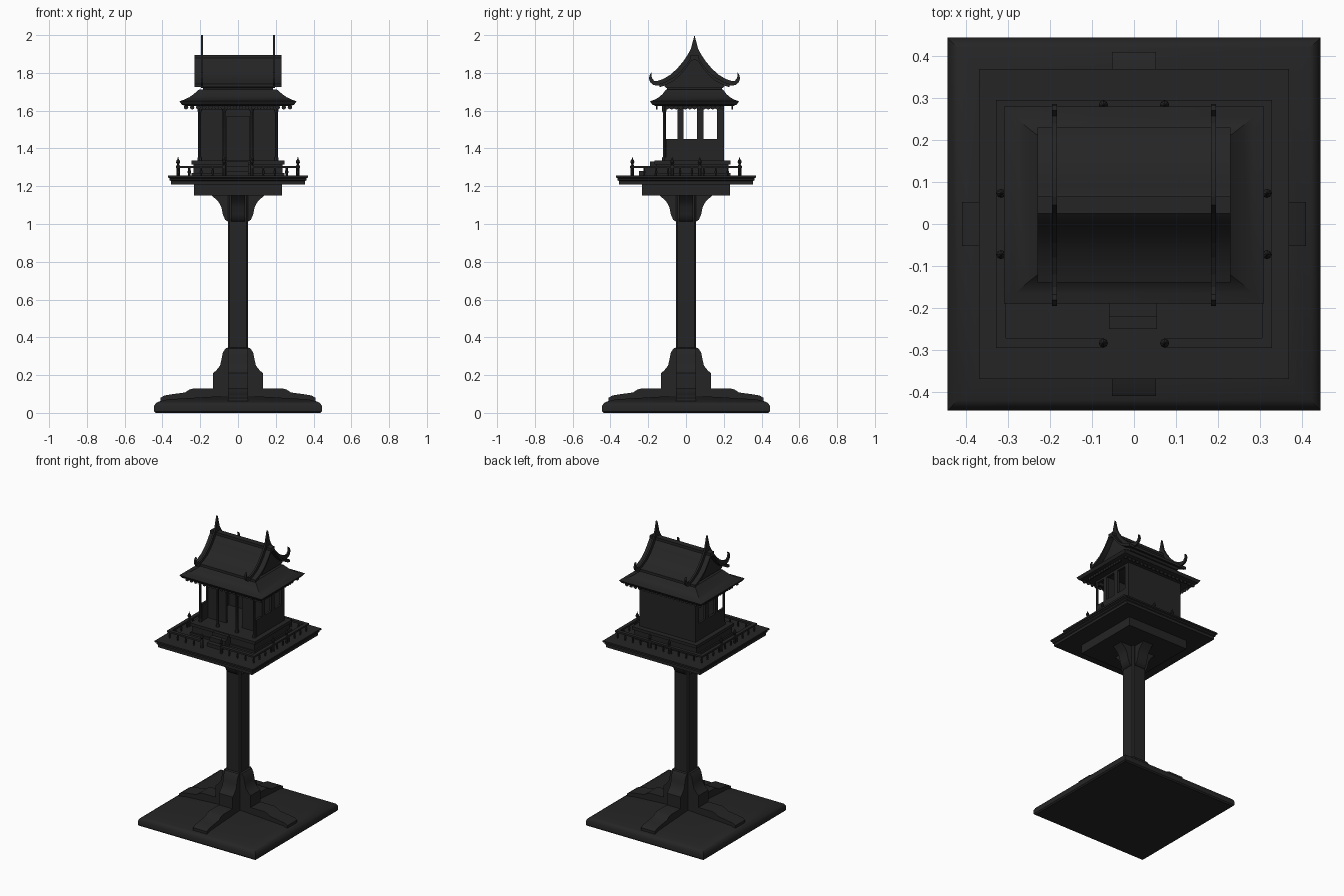
import bpy, bmesh, math
from mathutils import Matrix, Vector

if "Cube" in bpy.data.objects:
    bpy.data.objects.remove(bpy.data.objects["Cube"])

mat = bpy.data.materials.new("charcoal")
mat.diffuse_color = (0.018, 0.018, 0.018, 1)
mat.use_nodes = True
mat.node_tree.nodes["Principled BSDF"].inputs["Base Color"].default_value = mat.diffuse_color
YC = 0.045  # house centre in y


def finish(name, bm, smooth=False):
    bmesh.ops.recalc_face_normals(bm, faces=bm.faces)
    me = bpy.data.meshes.new(name)
    bm.to_mesh(me)
    bm.free()
    ob = bpy.data.objects.new(name, me)
    bpy.context.collection.objects.link(ob)
    me.materials.append(mat)
    if smooth:
        bpy.ops.object.select_all(action='DESELECT')
        ob.select_set(True)
        bpy.context.view_layer.objects.active = ob
        bpy.ops.object.shade_smooth_by_angle(angle=math.radians(35))
    return ob


def box(bm, x0, x1, y0, y1, z0, z1):
    m = Matrix.Translation(((x0 + x1) / 2, (y0 + y1) / 2, (z0 + z1) / 2))
    bmesh.ops.create_cube(bm, size=1, matrix=m @ Matrix.Diagonal((x1 - x0, y1 - y0, z1 - z0, 1)))


def boxes(name, *items):
    bm = bmesh.new()
    for b in items:
        box(bm, *b)
    return finish(name, bm)


def prism(bm, pts, a, b, rot=0, dy=0):
    """Extrude a (y, z) outline along x from a to b, then turn about z."""
    m = Matrix.Translation((0, dy, 0)) @ Matrix.Rotation(rot, 4, 'Z')
    A = [bm.verts.new(m @ Vector((a, y, z))) for y, z in pts]
    B = [bm.verts.new(m @ Vector((b, y, z))) for y, z in pts]
    n = len(pts)
    for i in range(n):
        bm.faces.new((A[i], A[(i + 1) % n], B[(i + 1) % n], B[i]))
    bm.faces.new(A)
    bm.faces.new(B)


def loft(name, rings, cy=0, smooth=True):
    """Stack rectangles given as (half x, half y, z)."""
    bm = bmesh.new()
    prev = None
    for hx, hy, z in rings:
        r = [bm.verts.new((sx * hx, cy + sy * hy, z)) for sx, sy in ((-1, -1), (1, -1), (1, 1), (-1, 1))]
        if prev:
            for i in range(4):
                bm.faces.new((prev[i], prev[(i + 1) % 4], r[(i + 1) % 4], r[i]))
        else:
            bm.faces.new(r)
        prev = r
    bm.faces.new(prev)
    return finish(name, bm, smooth)


def lathe(bm, prof, x, y, n=8):
    prev = None
    for r, z in prof:
        ring = [bm.verts.new((x + r * math.cos(2 * math.pi * i / n), y + r * math.sin(2 * math.pi * i / n), z))
                for i in range(n)]
        if prev:
            for i in range(n):
                bm.faces.new((prev[i], prev[(i + 1) % n], ring[(i + 1) % n], ring[i]))
        else:
            bm.faces.new(ring)
        prev = ring
    bm.faces.new(prev)


def mirror_pts(half):
    return half + [(-y, z) for y, z in reversed(half) if y > 1e-6]


# Base slab and square post
loft("base_slab", [(.437, .437, 0), (.445, .445, .008), (.445, .445, .035), (.437, .437, .05),
                   (.42, .42, .06), (.37, .37, .072), (.2, .2, .082), (.06, .06, .09)])
post = boxes("post", (-.053, .053, -.053, .053, .05, 1.16))
bev = post.modifiers.new("chamfer", 'BEVEL')
bev.width = .007
bev.segments = 1

# Four feet around the base and four brackets under the platform
foot = [(0, .04), (.41, .04), (.41, .08), (.39, .092), (.34, .1), (.28, .108), (.26, .122), (.235, .13),
        (.132, .13), (.132, .21), (.115, .225), (.095, .25), (.088, .28), (.08, .32), (.065, .342), (.04, .35), (0, .35)]
bracket = [(0, 1.01), (.05, 1.01), (.068, 1.022), (.08, 1.05), (.088, 1.09), (.105, 1.12), (.138, 1.15), (0, 1.15)]
for name, outline, hw in (("foot", foot, .052), ("bracket", bracket, .038)):
    bm = bmesh.new()
    for k in range(4):
        prism(bm, outline, -hw, hw, k * math.pi / 2)
    finish(name, bm, True)

# Platform
boxes("platform_beam", (-.232, .232, -.232, .232, 1.15, 1.215))
loft("platform", [(.355, .355, 1.21), (.355, .355, 1.228), (.362, .362, 1.232),
                  (.362, .362, 1.242), (.37, .37, 1.246), (.37, .37, 1.256)], smooth=False)

# Railing with a gap at the front steps
RX, RY, G = .317, .284, .073
rails, bal = bmesh.new(), bmesh.new()
segs = [(-RX, -RY, -G, -RY), (G, -RY, RX, -RY), (-RX, RY, RX, RY), (-RX, -RY, -RX, RY), (RX, -RY, RX, RY)]
for x0, y0, x1, y1 in segs:
    box(rails, x0 - .012 * (x0 == -RX or x0 == x1), x1 + .012 * (x1 == RX or x0 == x1),
        y0 - .012, y1 + .012, 1.296, 1.308)
    length = math.hypot(x1 - x0, y1 - y0)
    n = round(length / .06)
    for i in range(n + 1):
        t = i / n
        lathe(bal, [(.007, 1.25), (.004, 1.262), (.008, 1.275), (.004, 1.288), (.006, 1.3)],
              x0 + (x1 - x0) * t, y0 + (y1 - y0) * t, 6)
finish("railing", rails)
finish("baluster", bal, True)
bm = bmesh.new()
for s in (-1, 1):
    for t in (-1, 1):
        for x, y in ((s * RX, t * G), (s * G, t * RY)):
            lathe(bm, [(.009, 1.25), (.009, 1.31), (.005, 1.316), (.011, 1.326), (.009, 1.336),
                       (.004, 1.342), (.001, 1.355)], x, y)
finish("rail_finial", bm, True)

# House plinth and steps
boxes("plinth", (-.235, .235, -.16, .225, 1.25, 1.32), (-.245, .245, -.168, .235, 1.315, 1.335),
      (-.245, .245, -.168, .235, 1.25, 1.27))
boxes("steps", (-.06, .055, -.25, -.16, 1.25, 1.28), (-.06, .055, -.22, -.16, 1.28, 1.308),
      (-.06, .055, -.19, -.16, 1.308, 1.33))

# Walls with two openings on each side, porch parapets and a front doorway
Z0, Z1 = 1.33, 1.64
walls = [(-.212, .212, .185, .2, Z0, Z1),
         (-.2, -.06, -.043, -.028, Z0, Z1), (.06, .2, -.043, -.028, Z0, Z1), (-.06, .06, -.043, -.028, 1.57, Z1)]
for s in (-1, 1):
    x0, x1 = sorted((s * .197, s * .212))
    walls.append((x0, x1, -.105, .2, Z0, 1.45))
    walls.append((x0, x1, -.12, .2, 1.612, Z1))
    for y0, y1 in ((-.045, -.013), (.058, .092), (.165, .2)):
        walls.append((x0, x1, y0, y1, 1.45, 1.612))
boxes("walls", *walls)
boxes("porch_lintel", (-.212, .212, -.122, -.108, 1.605, Z1))
bm = bmesh.new()
for x in (-.203, -.073, .073, .203):
    lathe(bm, [(.012, Z0), (.012, 1.35), (.008, 1.356), (.008, 1.59), (.012, 1.6), (.012, Z1)], x, -.115)
finish("porch_post", bm, True)

# Lower skirt roof and hanging scallops
loft("lower_roof", [(.28, .205, 1.625), (.298, .224, 1.632), (.31, .235, 1.65), (.285, .211, 1.658),
                    (.258, .188, 1.671), (.235, .17, 1.687), (.205, .15, 1.713)], YC)
bm = bmesh.new()
for hx, hy, turn in ((.275, .2, 0), (.2, .275, 1)):
    n = round(hx * 2 / .032)
    for i in range(n + 1):
        for s in (-1, 1):
            u = -hx + 2 * hx * i / n
            p = Vector((u, s * hy, 1.618)) if not turn else Vector((s * hy, u, 1.618))
            p.y += YC
            if turn:
                p.x = s * .275
                p.y = YC + u * .2 / .275
            m = Matrix.Translation(p) @ Matrix.Rotation(turn * math.pi / 2, 4, 'Z') @ Matrix.Rotation(math.pi / 2, 4, 'X')
            bmesh.ops.create_cone(bm, cap_ends=True, segments=8, radius1=.012, radius2=.012, depth=.007, matrix=m)
finish("eave_scallop", bm)

# Upper gabled roof: neck, curved shell, recessed gable and ridge cap
boxes("roof_neck", (-.185, .185, YC - .145, YC + .145, 1.7, 1.74))
curve = [(.0, 1.89), (.02, 1.878), (.045, 1.842), (.075, 1.806), (.11, 1.776), (.16, 1.75), (.185, 1.742)]
inner = [(y, z - .018) for y, z in curve]
bm = bmesh.new()
shell = [(-y, z) for y, z in reversed(curve[1:])] + curve + list(reversed(inner)) + [(-y, z) for y, z in inner[1:]]
prism(bm, shell, -.23, .23, dy=YC)
finish("upper_roof", bm, True)
bm = bmesh.new()
prism(bm, mirror_pts(inner[:-1] + [(.15, 1.72)]), -.195, .195, dy=YC)
finish("gable", bm)
boxes("ridge_cap", (-.23, .23, YC - .02, YC + .02, 1.872, 1.896))

# Bargeboards with a spire on top and upturned horns at the eaves
spire = [(0, 2.0), (.008, 1.97), (.02, 1.925), (.035, 1.898), (.062, 1.858), (.09, 1.825), (.125, 1.792),
         (.165, 1.768), (.195, 1.758), (.19, 1.738), (.14, 1.735)]
horn = [(.175, 1.762), (.195, 1.757), (.213, 1.758), (.224, 1.77), (.228, 1.785), (.226, 1.802), (.237, 1.79),
        (.241, 1.77), (.234, 1.75), (.22, 1.737), (.2, 1.732), (.175, 1.735)]
bm = bmesh.new()
for x in (-.19, .19):
    prism(bm, mirror_pts(spire), x - .006, x + .006, dy=YC)
    for s in (-1, 1):
        prism(bm, [(s * y, z) for y, z in horn], x - .006, x + .006, dy=YC)
finish("bargeboard", bm)
